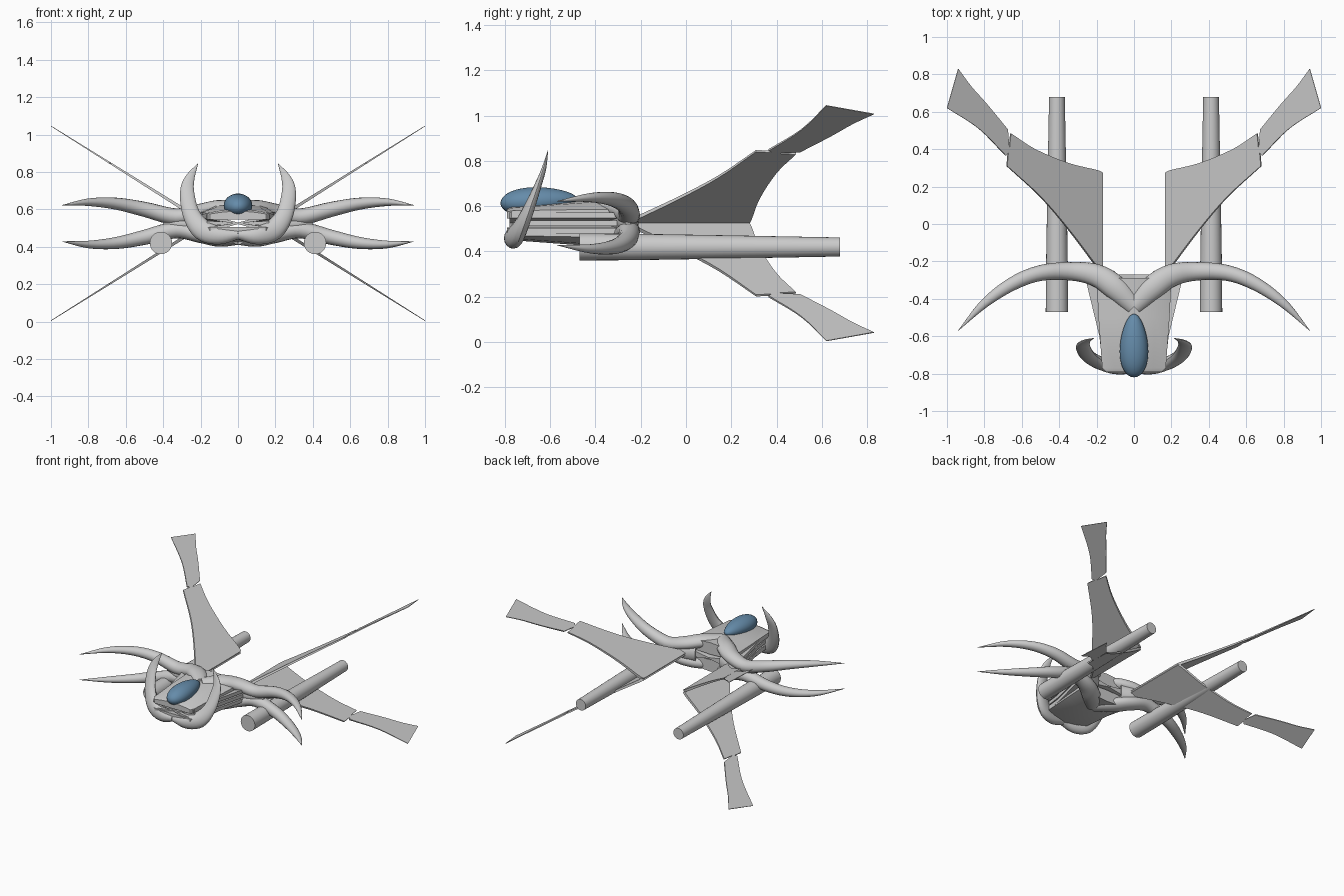
import bpy, bmesh, math
from mathutils import Vector

if "Cube" in bpy.data.objects:
    bpy.data.objects.remove(bpy.data.objects["Cube"])

ZC = 0.525  # height of the craft's horizontal symmetry plane


def finish(name, bm, mirror=True, angle=35, mat=None):
    bmesh.ops.recalc_face_normals(bm, faces=bm.faces)
    me = bpy.data.meshes.new(name)
    bm.to_mesh(me)
    bm.free()
    ob = bpy.data.objects.new(name, me)
    bpy.context.collection.objects.link(ob)
    if mat:
        me.materials.append(mat)
    bpy.ops.object.select_all(action='DESELECT')
    ob.select_set(True)
    bpy.context.view_layer.objects.active = ob
    bpy.ops.object.shade_smooth_by_angle(angle=math.radians(angle))
    if mirror:
        ob.modifiers.new("Mirror", 'MIRROR').use_mirror_merge = False
    return ob


def loft(name, rings, flip=False, **kw):
    """Skin a list of rings and cap both ends; flip mirrors about ZC."""
    bm = bmesh.new()
    vs = [[bm.verts.new((p[0], p[1], 2 * ZC - p[2] if flip else p[2])) for p in r] for r in rings]
    n = len(vs[0])
    for a, b in zip(vs, vs[1:]):
        for i in range(n):
            bm.faces.new((a[i], a[(i + 1) % n], b[(i + 1) % n], b[i]))
    bm.faces.new(vs[0])
    bm.faces.new(vs[-1])
    return finish(name, bm, **kw)


def spline(pts, steps):
    """Catmull-Rom through tuples of any length."""
    P = [Vector(p) for p in pts]
    P = [2 * P[0] - P[1]] + P + [2 * P[-1] - P[-2]]
    out = []
    for i in range(1, len(P) - 2):
        a, b, c, d = P[i - 1:i + 3]
        for s in range(steps):
            t = s / steps
            out.append(0.5 * (2 * b + (c - a) * t + (2 * a - 5 * b + 4 * c - d) * t * t
                              + (3 * b - a - 3 * c + d) * t ** 3))
    return out + [P[-2]]


def tube(name, pts, ref, sides=16, steps=5, **kw):
    """Tapered horn: each point is x, y, z, half width, half height along ref."""
    path = []
    comps = spline([p[:3] for p in pts], steps)
    sizes = spline([(p[3], p[4], 0) for p in pts], steps)
    for i, c in enumerate(comps):
        t = (comps[min(i + 1, len(comps) - 1)] - comps[max(i - 1, 0)]).normalized()
        side = t.cross(Vector(ref)).normalized()
        up = side.cross(t)
        w, h = max(sizes[i][0], .001), max(sizes[i][1], .001)
        path.append([c + side * w * math.cos(a) + up * h * math.sin(a)
                     for a in (2 * math.pi * k / sides for k in range(sides))])
    return loft(name, path, **kw)


# Wings: flat planform seen from above, sloped outward, with a notched joint
trailing = spline([(.17, .26, 0), (.19, .285, 0), (.35, .325, 0), (.53, .40, 0), (.66, .485, 0)], 4)
trailing += [Vector((.668, .40, 0))]
trailing += spline([(.676, .505, 0), (.786, .64, 0), (.87, .735, 0), (.94, .83, 0)], 4)
leading = spline([(1, .62, 0), (.83, .51, 0), (.686, .365, 0)], 4)
leading += [Vector((.674, .38, 0))]
leading += spline([(.68, .31, 0), (.50, .145, 0), (.35, -.03, 0), (.21, -.215, 0)], 4)
outline = trailing + leading + [Vector((.17, -.24, 0))]
slope = 0.627
normal = Vector((-slope, 0, 1)).normalized()


def wing_ring(sign):
    return [Vector((p.x, p.y, ZC + (p.x - .17) * slope)) + normal * sign * (.010 * (1 - p.x) + .0015)
            for p in outline]


for label, flip in (("upper", False), ("lower", True)):
    loft(label + "_wings", [wing_ring(1), wing_ring(-1)], flip=flip)
    # Swept horns, joined at the centre behind the cockpit
    tube(label + "_horns", [
        (0, -.44, .60, .05, .04), (.10, -.34, .605, .065, .045), (.20, -.275, .585, .06, .045),
        (.33, -.253, .56, .05, .045), (.50, -.262, .60, .042, .04), (.65, -.32, .63, .036, .032),
        (.80, -.425, .638, .024, .02), (.94, -.57, .622, .001, .001)], (0, 0, 1), flip=flip)
    # Arched hull shells
    rings = []
    for y, w, ze, zc in ((-.79, .15, .575, .592), (-.77, .17, .58, .60), (-.5, .19, .585, .62), (-.29, .20, .585, .635)):
        half = [(w, ze - .03), (w, ze), (w * .6, zc - .008)]
        rings.append([(x, y, z) for x, z in half] + [(0, y, zc)]
                     + [(-x, y, z) for x, z in reversed(half)] + [(0, y, .545)])
    loft(label + "_hull_shell", rings, flip=flip, mirror=False)

# Fanned plates between the shells
for k, ze in enumerate((.56, ZC, .49)):
    loft("hull_plate_%d" % (k + 1), [
        [(0, y, ZC + .004), (w, y, ze + .013), (w, y, ze - .013), (0, y, ZC - .004)]
        for y, w in ((-.78 + .02 * (k == 1), .165), (-.60, .185), (-.27, .265))])

# Shoulder joints linking horns, hull and wing roots
tube("shoulders", [(.12, -.30, ZC, .05, .07), (.22, -.262, ZC, .05, .06),
                   (.33, -.255, ZC, .04, .04), (.40, -.256, ZC, .01, .01)], (0, 0, 1))

# Upturned crescent blades at the nose
tube("nose_blades", [
    (.214, -.61, .845, .001, .001), (.258, -.628, .765, .026, .010), (.272, -.655, .69, .038, .016),
    (.250, -.70, .575, .046, .026), (.19, -.74, .49, .056, .034), (.10, -.765, .46, .048, .038),
    (0, -.77, .465, .025, .03)], (0, 1, 0))

# Engine tubes, slightly tapered to the rear
loft("engines", [[(.412 + r * math.cos(a), y, .42 + r * math.sin(a))
                  for a in (2 * math.pi * k / 24 for k in range(24))]
                 for y, r in ((-.47, .06), (-.21, .058), (.15, .052), (.68, .042))])

# Egg-shaped canopy
blue = bpy.data.materials.new("canopy_blue")
blue.diffuse_color = (.13, .26, .40, 1)
blue.use_nodes = True
blue.node_tree.nodes["Principled BSDF"].inputs["Base Color"].default_value = blue.diffuse_color
bm = bmesh.new()
bmesh.ops.create_uvsphere(bm, u_segments=32, v_segments=20, radius=1)
for v in bm.verts:
    x, y, z = v.co
    taper = 1 - .2 * y
    v.co = (x * .075 * taper, -.65 + y * .17, .622 + z * .062 * taper + .008 * y)
finish("canopy", bm, mirror=False, angle=60, mat=blue)
